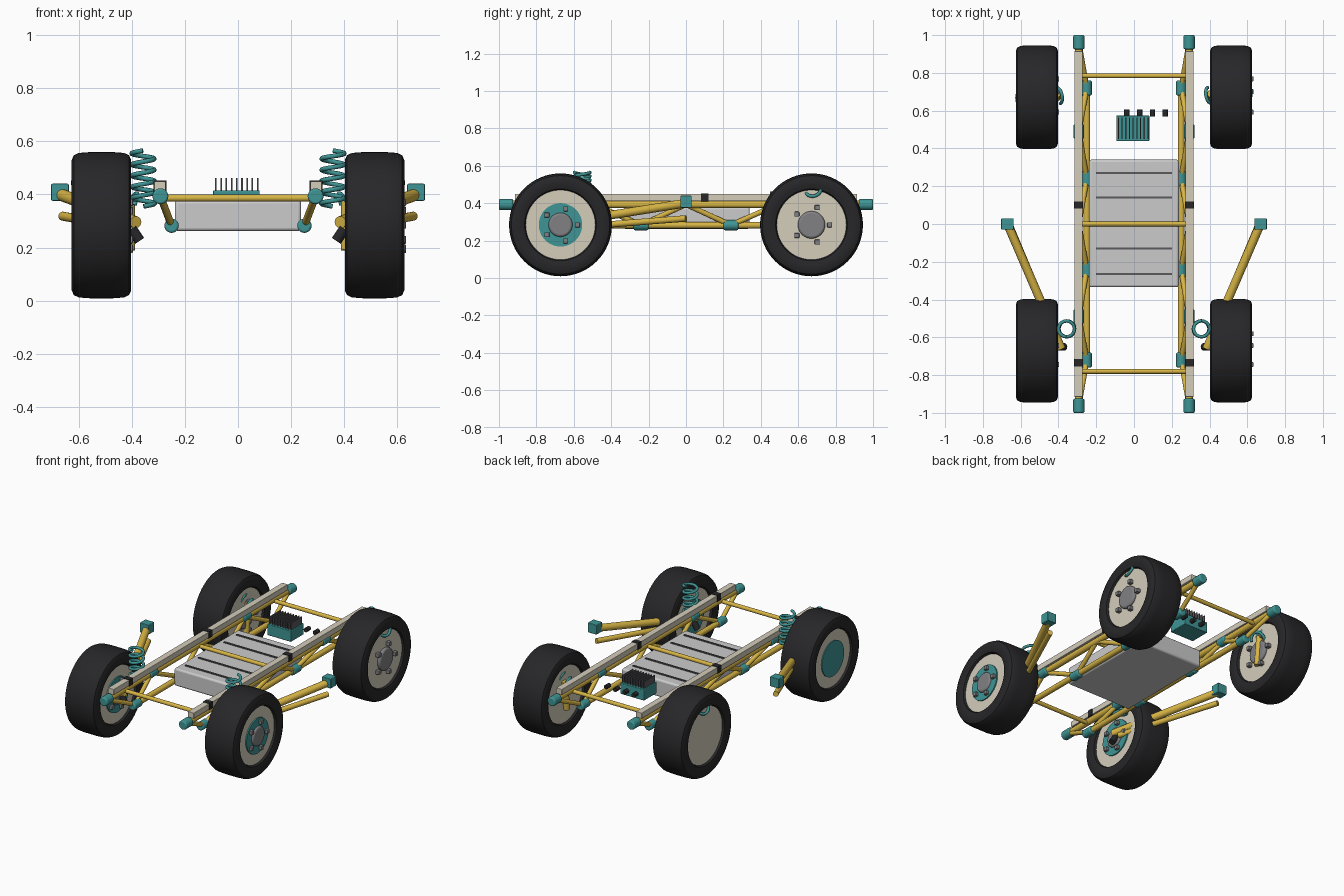
import bpy, bmesh
from math import pi, sin, cos
from mathutils import Vector

if "Cube" in bpy.data.objects:
    bpy.data.objects.remove(bpy.data.objects["Cube"])


def mat(name, rgb):
    m = bpy.data.materials.new(name)
    m.diffuse_color = (*rgb, 1)
    m.use_nodes = True
    m.node_tree.nodes["Principled BSDF"].inputs["Base Color"].default_value = m.diffuse_color
    return m


YELLOW = mat("yellow", (0.68, 0.46, 0.06))
TEAL = mat("teal", (0.05, 0.3, 0.3))
BEIGE = mat("beige", (0.66, 0.61, 0.5))
BLACK = mat("black", (0.02, 0.02, 0.022))
DARK = mat("dark_grey", (0.1, 0.1, 0.11))
GREY = mat("grey", (0.22, 0.22, 0.23))
SILVER = mat("silver", (0.55, 0.56, 0.58))


def finish(o, name, m, angle=0.7):
    o.name = name
    o.data.materials.append(m)
    bpy.ops.object.select_all(action='DESELECT')
    o.select_set(True)
    bpy.context.view_layer.objects.active = o
    bpy.ops.object.shade_smooth_by_angle(angle=angle)
    return o


def box(name, loc, size, m, bevel=0.0):
    bpy.ops.mesh.primitive_cube_add(size=1, location=loc)
    o = bpy.context.object
    o.scale = size
    bpy.ops.object.transform_apply(location=False, rotation=False, scale=True)
    if bevel:
        b = o.modifiers.new("bevel", 'BEVEL')
        b.width, b.segments = bevel, 3
    return finish(o, name, m)


def tube(name, a, b, r, m, bevel=0.0, sides=20):
    a, b = Vector(a), Vector(b)
    d = b - a
    bpy.ops.mesh.primitive_cylinder_add(vertices=sides, radius=r, depth=d.length, location=(a + b) / 2)
    o = bpy.context.object
    o.rotation_mode = 'QUATERNION'
    o.rotation_quaternion = d.to_track_quat('Z', 'Y')
    if bevel:
        w = o.modifiers.new("bevel", 'BEVEL')
        w.width, w.segments = bevel, 3
        w.limit_method = 'ANGLE'
    return finish(o, name, m)


def lathe_x(name, profile, loc, m, n=64):
    """Closed ring of (x, radius) points turned round the x axis."""
    bm = bmesh.new()
    rings = [[bm.verts.new((x, r * cos(2 * pi * i / n), r * sin(2 * pi * i / n))) for x, r in profile]
             for i in range(n)]
    k = len(profile)
    for i in range(n):
        for j in range(k):
            p, q = rings[i], rings[(i + 1) % n]
            bm.faces.new((p[j], p[(j + 1) % k], q[(j + 1) % k], q[j]))
    bmesh.ops.recalc_face_normals(bm, faces=bm.faces)
    me = bpy.data.meshes.new(name)
    bm.to_mesh(me)
    bm.free()
    o = bpy.data.objects.new(name, me)
    o.location = loc
    bpy.context.collection.objects.link(o)
    return finish(o, name, m)


def coil(name, a, b, r, wire, turns):
    a, b = Vector(a), Vector(b)
    q = (b - a).to_track_quat('Z', 'Y')
    cu = bpy.data.curves.new(name, 'CURVE')
    cu.dimensions = '3D'
    cu.bevel_depth, cu.bevel_resolution, cu.use_fill_caps = wire, 2, True
    n = turns * 20
    sp = cu.splines.new('POLY')
    sp.points.add(n)
    for i, p in enumerate(sp.points):
        t = 2 * pi * i / 20
        p.co = (*(a.lerp(b, i / n) + q @ Vector((r * cos(t), r * sin(t), 0))), 1)
    o = bpy.data.objects.new(name, cu)
    bpy.context.collection.objects.link(o)
    cu.materials.append(TEAL)


# Wheels: all four share the same orientation, hub towards +x
half = [(0.09, 0.185), (0.105, 0.192), (0.112, 0.215), (0.112, 0.245), (0.104, 0.263), (0.085, 0.272), (0.045, 0.275)]
tyre = half + [(-x, r) for x, r in reversed(half)]
for sx in (-1, 1):
    for end, y in (("front", -0.671), ("rear", 0.671)):
        c = Vector((0.514 * sx, y, 0.284))
        n = end + ("_right" if sx > 0 else "_left")

        def disc(part, x0, x1, r, m, bevel=0.0):
            tube(n + part, c + Vector((x0, 0, 0)), c + Vector((x1, 0, 0)), r, m, bevel, 48)

        lathe_x(n + "_tyre", tyre, c, BLACK)
        disc("_rim", -0.092, 0.092, 0.188, BEIGE)
        front = end == "front"
        if front:
            disc("_brake_disc", -0.098, 0.1, 0.116, TEAL)
        disc("_hub", 0.08, 0.112, 0.064 if front else 0.073, GREY, 0.012)
        br = 0.09 if front else 0.097
        for i in range(5):
            t = 2 * pi * i / 5
            box(n + "_bolt", c + Vector((0.1, br * cos(t), br * sin(t))), (0.036, 0.026, 0.026), GREY, 0.003)

# Side frames: rail, truss tubes and joints
UX, UZ, LX, LZ = 0.292, 0.393, 0.25, 0.282
upper = [-0.96, -0.49, 0, 0.49, 0.96]
lower = [-0.72, -0.24, 0.24, 0.72]
for s in (-1, 1):
    box("side_rail", (s * 0.294, 0, 0.43), (0.043, 1.83, 0.038), BEIGE, 0.003)
    tube("upper_tube", (s * UX, -0.985, UZ), (s * UX, 0.985, UZ), 0.02, YELLOW)
    tube("lower_tube", (s * LX, -0.75, LZ), (s * LX, 0.75, LZ), 0.018, YELLOW)
    for i, y in enumerate(lower):
        for u in upper[i:i + 2]:
            tube("truss_diagonal", (s * LX, y, LZ), (s * UX, u, UZ), 0.014, YELLOW)
        tube("lower_joint", (s * LX, y - 0.04, LZ), (s * LX, y + 0.04, LZ), 0.027, TEAL, 0.008)
    for y in (-0.49, 0.49):
        tube("upper_joint", (s * UX, y - 0.038, UZ), (s * UX, y + 0.038, UZ), 0.028, TEAL, 0.008)
    for e in (-1, 1):
        tube("end_cap", (s * UX, e * 0.925, UZ), (s * UX, e * 1.0, UZ), 0.03, TEAL, 0.008)
    for y in (0.1, -0.735):
        box("rail_clamp", (s * 0.294, y, 0.43), (0.048, 0.038, 0.044), BLACK)

    # Trailing arms and their mounts
    box("arm_mount", (s * 0.67, 0, 0.408), (0.066, 0.06, 0.064), TEAL, 0.004)
    tube("upper_arm", (s * 0.67, 0, 0.4), (s * 0.385, -0.66, 0.295), 0.023, YELLOW)
    tube("lower_arm", (s * 0.66, 0, 0.318), (s * 0.4, -0.62, 0.27), 0.017, YELLOW)
    tube("arm_bush", (s * 0.4, -0.65, 0.27), (s * 0.37, -0.65, 0.225), 0.02, BLACK)
    tube("rear_upright", (s * 0.408, 0.67, 0.19), (s * 0.408, 0.69, 0.38), 0.02, YELLOW)

    # Springs
    coil("front_spring", (s * 0.355, -0.555, 0.355), (s * 0.358, -0.555, 0.565), 0.042, 0.009, 5)
    coil("rear_spring", (s * 0.39, 0.68, 0.36), (s * 0.61, 0.68, 0.48), 0.042, 0.009, 5)

for y in (-0.78, 0, 0.785):
    tube("cross_tube", (-0.28, y, 0.386), (0.28, y, 0.386), 0.013, YELLOW)

# Battery pack slung between the rails
o = box("battery_pack", (0, 0.003, 0.32), (0.475, 0.675, 0.116), SILVER, 0.012)
for y in (-0.265, -0.13, 0.14, 0.27):
    box("pack_rib", (0, y, 0.379), (0.4, 0.012, 0.01), DARK)

# Controller with cooling fins and plugs
box("controller_box", (-0.006, 0.507, 0.378), (0.175, 0.135, 0.074), TEAL, 0.004)
for i in range(9):
    box("cooling_fin", (-0.083 + i * 0.0196, 0.507, 0.437), (0.006, 0.115, 0.05), DARK)
for x in (-0.038, 0.03, 0.098, 0.165):
    tube("plug", (x, 0.57, 0.375), (x, 0.607, 0.375), 0.014, BLACK)
